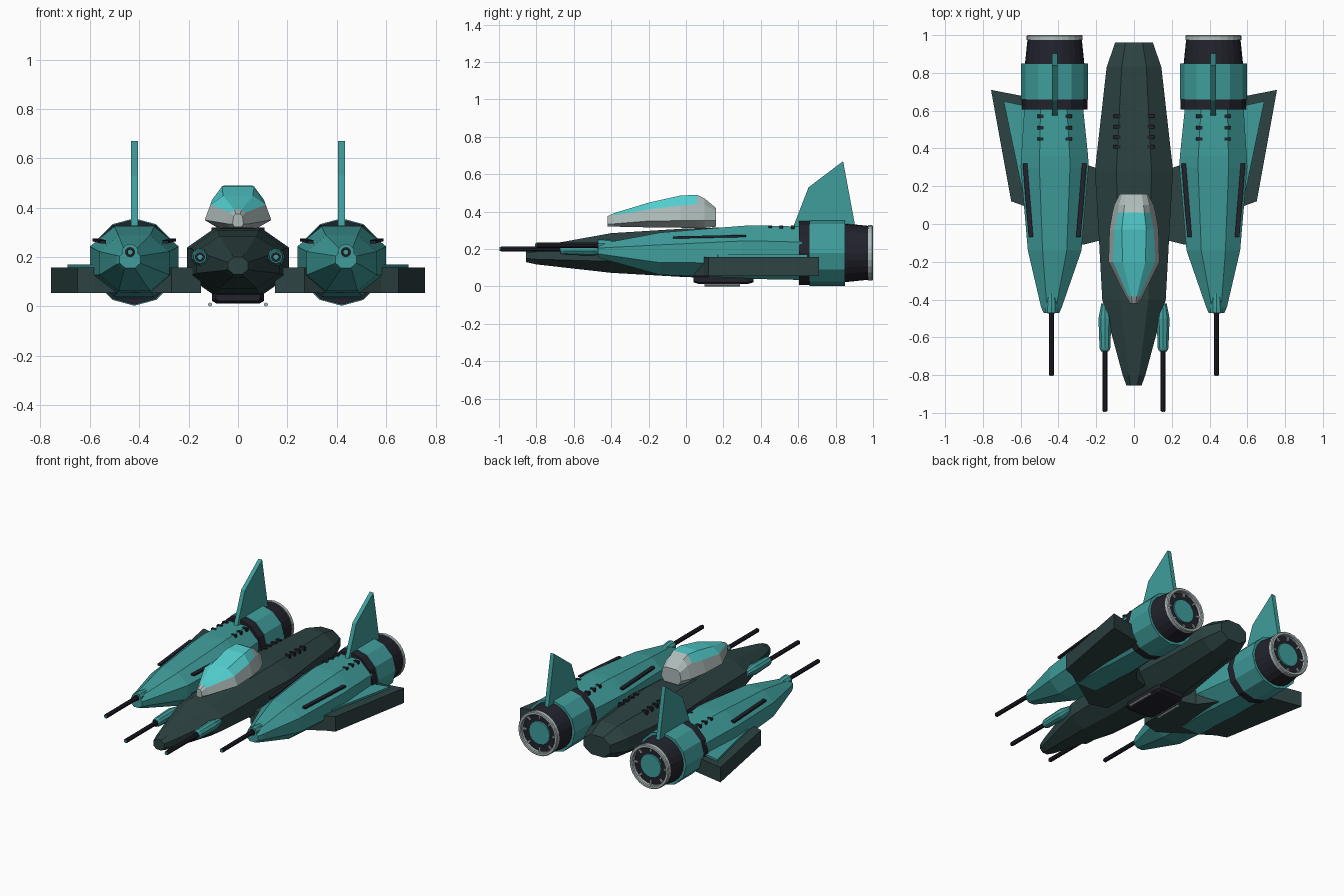
import bpy, bmesh, math
from mathutils import Vector, Matrix

if "Cube" in bpy.data.objects:
    bpy.data.objects.remove(bpy.data.objects["Cube"])


def mat(name, r, g, b):
    m = bpy.data.materials.new(name)
    m.diffuse_color = (r, g, b, 1)
    m.use_nodes = True
    m.node_tree.nodes["Principled BSDF"].inputs["Base Color"].default_value = m.diffuse_color
    return m


TEAL = mat("teal_paint", 0.05, 0.34, 0.33)
DARK = mat("dark_green_paint", 0.026, 0.055, 0.055)
BLACK = mat("black_metal", 0.016, 0.016, 0.026)
GREY = mat("light_grey_metal", 0.42, 0.50, 0.49)
GLASS = mat("cyan_glass", 0.09, 0.65, 0.65)


def finish(name, bm, *mats):
    bmesh.ops.recalc_face_normals(bm, faces=bm.faces[:])
    me = bpy.data.meshes.new(name)
    bm.to_mesh(me)
    bm.free()
    ob = bpy.data.objects.new(name, me)
    bpy.context.collection.objects.link(ob)
    for m in mats:
        me.materials.append(m)
    return ob


def loft(name, rings, *mats, rule=None):
    """Skin closed rings of points and cap both ends."""
    bm = bmesh.new()
    vs = [[bm.verts.new(p) for p in r] for r in rings]
    n = len(vs[0])
    for k in range(len(vs) - 1):
        for i in range(n):
            j = (i + 1) % n
            f = bm.faces.new((vs[k][i], vs[k][j], vs[k + 1][j], vs[k + 1][i]))
            if rule:
                f.material_index = rule(k, i)
    bm.faces.new(vs[0])
    bm.faces.new(vs[-1])
    return finish(name, bm, *mats)


def octagon(y, cx, w, zb, zt, fx=0.45, fz=0.42):
    c, h = (zb + zt) / 2, (zt - zb) / 2
    return [(cx + a * w, y, c + b * h) for a, b in
            ((1, fz), (fx, 1), (-fx, 1), (-1, fz), (-1, -fz), (-fx, -1), (fx, -1), (1, -fz))]


def tube(name, cx, cz, stations, m, n=12):
    """Round loft along y from (y, radius) pairs."""
    rings = [[(cx + r * math.sin(2 * math.pi * i / n), y, cz + r * math.cos(2 * math.pi * i / n))
              for i in range(n)] for y, r in stations]
    return loft(name, rings, m)


def box(name, loc, size, m, rot=None):
    bm = bmesh.new()
    bmesh.ops.create_cube(bm, size=1)
    bm.transform(Matrix.Translation(loc) @ (rot or Matrix()) @ Matrix.Diagonal((*size, 1)))
    return finish(name, bm, m)


def slab_z(name, pts, z0, z1, m):
    return loft(name, [[(x, y, z) for x, y in pts] for z in (z0, z1)], m)


# Central fuselage
loft("fuselage", [octagon(*s) for s in (
    (-0.855, 0, 0.04, 0.13, 0.20), (-0.80, 0, 0.06, 0.118, 0.213),
    (-0.40, 0, 0.168, 0.073, 0.285), (0.0, 0, 0.19, 0.05, 0.31),
    (0.28, 0, 0.207, 0.043, 0.318), (0.83, 0, 0.145, 0.09, 0.30),
    (0.96, 0, 0.10, 0.13, 0.265))], DARK)

# Canopy: y, half widths at bottom / belt / shoulder / roof, then their heights
canopy = []
for y, wb, w1, w2, wt, zb, z1, z2, zt in (
        (-0.42, 0.015, 0.022, 0.018, 0.009, 0.322, 0.335, 0.365, 0.375),
        (-0.385, 0.025, 0.045, 0.030, 0.014, 0.320, 0.335, 0.380, 0.392),
        (-0.20, 0.075, 0.135, 0.112, 0.060, 0.316, 0.350, 0.412, 0.448),
        (-0.03, 0.075, 0.130, 0.105, 0.065, 0.314, 0.352, 0.432, 0.486),
        (0.06, 0.070, 0.115, 0.085, 0.055, 0.313, 0.352, 0.440, 0.490),
        (0.10, 0.065, 0.105, 0.080, 0.050, 0.313, 0.352, 0.435, 0.470),
        (0.16, 0.055, 0.075, 0.065, 0.040, 0.320, 0.352, 0.405, 0.420)):
    half = [(wb, zb), (w1, z1), (w2, z2), (wt, zt)]
    canopy.append([(x, y, z) for x, z in half] + [(-x, y, z) for x, z in reversed(half)])
loft("canopy", canopy, GREY, GLASS, rule=lambda k, i: int(1 <= k <= 3 and i in (2, 3, 4)))

# Belly hatch
loft("belly_hatch", [octagon(y, 0, w, zb, 0.06, 0.85, 0.6) for y, w, zb in
                     ((0.04, 0.09, 0.022), (0.07, 0.105, 0.013),
                      (0.33, 0.105, 0.013), (0.36, 0.09, 0.022))], BLACK)

for s, side in ((1, "right"), (-1, "left")):
    cx, cz = 0.42 * s, 0.18

    # Landing skid
    tube("skid_" + side, 0.113 * s, 0.008, ((0.10, 0.008), (0.29, 0.008)), GREY, 8)

    # Nacelle body
    loft("nacelle_" + side, [octagon(y, x * s, w, zb, zt) for y, x, w, zb, zt in (
        (-0.47, 0.437, 0.042, 0.155, 0.225), (-0.44, 0.437, 0.055, 0.145, 0.232),
        (-0.14, 0.42, 0.142, 0.062, 0.288), (0.30, 0.42, 0.180, 0.045, 0.324),
        (0.36, 0.42, 0.177, 0.040, 0.327), (0.62, 0.425, 0.155, 0.035, 0.320))], TEAL)

    # Engine: band, cowl, nozzle, rim and burner
    tube("engine_band_" + side, cx, cz, ((0.605, 0.173), (0.66, 0.173)), BLACK)
    tube("engine_cowl_" + side, cx, cz, ((0.66, 0.177), (0.85, 0.177)), TEAL)
    tube("nozzle_" + side, cx, cz, ((0.85, 0.157), (0.975, 0.144)), BLACK, 24)
    bm = bmesh.new()
    prof = ((0.148, 0.974), (0.148, 0.995), (0.143, 1.0), (0.130, 1.0), (0.125, 0.995), (0.125, 0.974))
    n = 24
    v = [[bm.verts.new((cx + r * math.cos(2 * math.pi * i / n), y, cz + r * math.sin(2 * math.pi * i / n)))
          for r, y in prof] for i in range(n)]
    for i in range(n):
        for k in range(6):
            a, b = v[i], v[(i + 1) % n]
            bm.faces.new((a[k], b[k], b[(k + 1) % 6], a[(k + 1) % 6]))
    finish("nozzle_rim_" + side, bm, GREY)
    tube("burner_" + side, cx, cz, ((0.970, 0.082), (0.982, 0.078)), TEAL, 16)
    for i in range(8):
        a = 2 * math.pi * i / 8
        box("burner_spoke_" + side, (cx + 0.112 * math.cos(a), 0.978, cz + 0.112 * math.sin(a)),
            (0.03, 0.01, 0.012), GREY, Matrix.Rotation(-a, 4, 'Y'))

    # Tail fin
    fin = ((0.57, 0.31), (0.655, 0.53), (0.84, 0.67), (0.905, 0.32))
    loft("tail_fin_" + side, [[(cx + d, y, z) for y, z in fin] for d in (-0.014, 0.014)], TEAL)

    # Wing slab running under the nacelle, with its raised top panel
    slab_z("wing_" + side, [(x * s, y) for x, y in (
        (0.15, -0.08), (0.27, -0.11), (0.58, 0.095), (0.65, 0.12), (0.757, 0.71),
        (0.50, 0.66), (0.24, 0.31), (0.15, 0.28))], 0.055, 0.157, DARK)
    slab_z("wing_panel_" + side, [(x * s, y) for x, y in (
        (0.50, 0.10), (0.59, 0.17), (0.69, 0.65), (0.50, 0.61))], 0.15, 0.170, TEAL)

    # Guns on the nacelle nose and beside the cockpit nose
    for part, x, z, tip, base, housing in (
            ("outer_gun_", 0.437, 0.220, -0.80, -0.46, ((-0.47, 0.034), (-0.44, 0.034), (-0.30, 0.018))),
            ("inner_gun_", 0.154, 0.200, -0.99, -0.66,
             ((-0.67, 0.025), (-0.655, 0.03), (-0.50, 0.036), (-0.42, 0.02)))):
        tube(part + "barrel_" + side, x * s, z, ((tip, 0.014), (base, 0.014)), BLACK, 10)
        tube(part + "muzzle_" + side, x * s, z, ((tip - 0.006, 0.010), (tip, 0.010)), TEAL, 10)
        tube(part + "collar_" + side, x * s, z,
             ((housing[0][0] - 0.004, 0.021), (housing[0][0], 0.021)), BLACK, 10)
        tube(part + "housing_" + side, x * s, z, housing, TEAL, 10)

    # Long slits on the nacelle shoulders
    for d in (1, -1):
        a, b = Vector((cx + d * 0.126, -0.07, 0.262)), Vector((cx + d * 0.157, 0.32, 0.270))
        loft("nacelle_slit_" + side,
             [[p + Vector((u, 0, w)) for u, w in ((-0.012, -0.006), (0.012, -0.006), (0.012, 0.006), (-0.012, 0.006))]
              for p in (a, b)], BLACK)

    # Cooling vents on fuselage and nacelle tops
    for y in (0.41, 0.46, 0.515, 0.57):
        z = 0.318 - (y - 0.28) * 0.033
        box("fuselage_vent_" + side, (0.09 * s, y, z - 0.006), (0.036, 0.018, 0.026), BLACK)
    for y in (0.45, 0.51, 0.57):
        for d in (-0.075, 0.075):
            box("nacelle_vent_" + side, (cx + d, y, 0.316), (0.034, 0.018, 0.022), BLACK)
